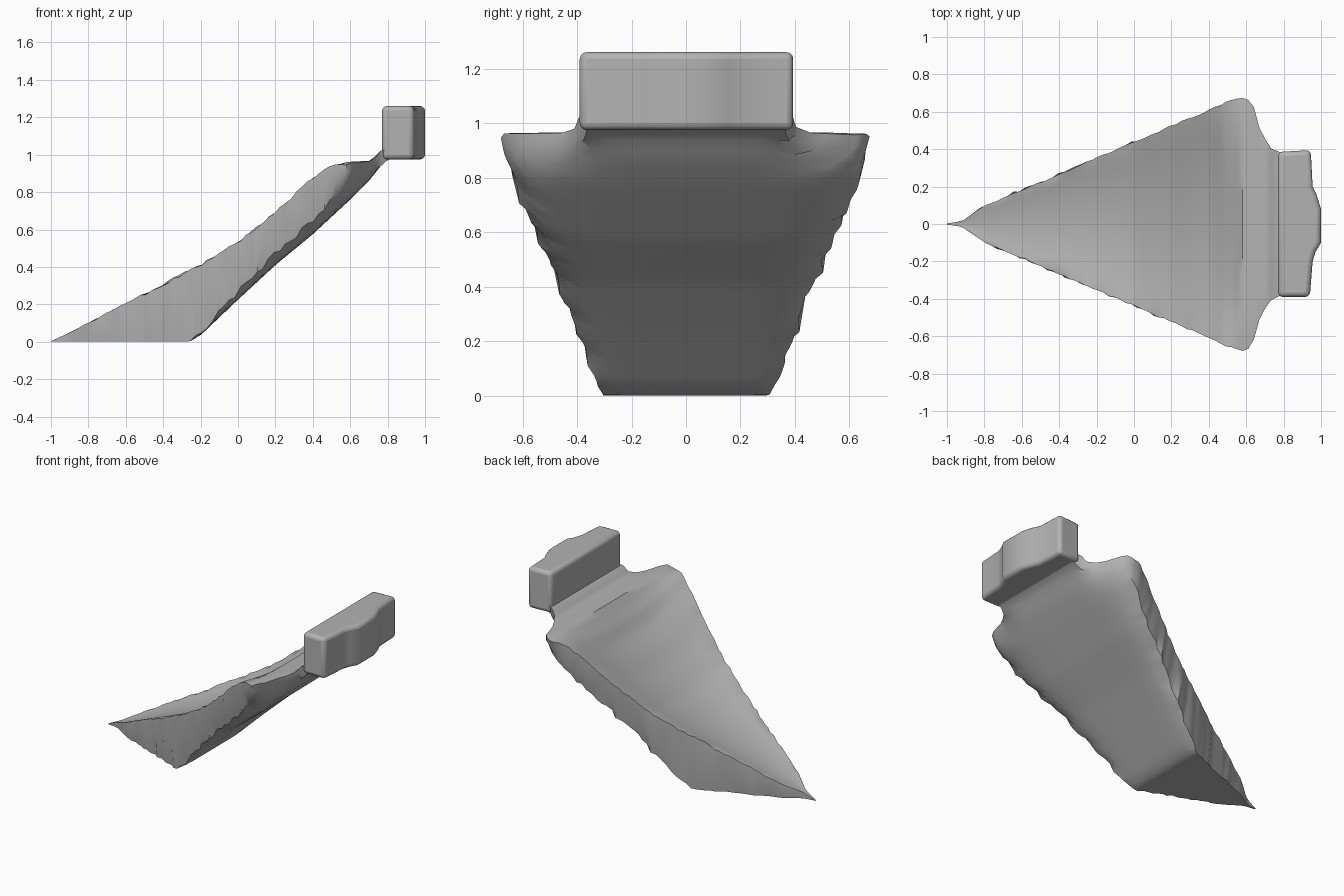
import bpy, bmesh, math, random

random.seed(4)
if "Cube" in bpy.data.objects:
    bpy.data.objects.remove(bpy.data.objects["Cube"])

# One flat grey for everything
grey = bpy.data.materials.new("plain_grey")
colour = (0.45, 0.45, 0.45, 1)
grey.diffuse_color = colour
grey.use_nodes = True
grey.node_tree.nodes["Principled BSDF"].inputs["Base Color"].default_value = colour


def lerp_table(table, x):
    """Piecewise linear lookup."""
    if x <= table[0][0]:
        return table[0][1]
    for (x0, v0), (x1, v1) in zip(table, table[1:]):
        if x <= x1:
            return v0 + (v1 - v0) * (x - x0) / (x1 - x0)
    return table[-1][1]


def make_object(name, bm):
    bmesh.ops.recalc_face_normals(bm, faces=bm.faces)
    mesh = bpy.data.meshes.new(name)
    bm.to_mesh(mesh)
    bm.free()
    mesh.materials.append(grey)
    obj = bpy.data.objects.new(name, mesh)
    bpy.context.collection.objects.link(obj)
    return obj


def smooth(obj, angle):
    bpy.ops.object.select_all(action="DESELECT")
    obj.select_set(True)
    bpy.context.view_layer.objects.active = obj
    bpy.ops.object.shade_smooth_by_angle(angle=math.radians(angle))


# Profiles along the length of the blade
HALF_WIDTH = [(-1, .003), (-.92, .015), (-.8, .1), (.54, .675), (.6, .685),
              (.64, .63), (.67, .52), (.72, .42), (.78, .38), (.82, .38)]
RIM = [(-1, .003), (-.92, .04), (-.6, .21), (-.2, .42), (0, .54), (.2, .7),
       (.4, .885), (.48, .945), (.56, .96), (.71, .968), (.77, 1.03)]
DISH = [(-.95, 0), (-.6, .03), (0, .08), (.3, .1), (.42, .12), (.52, .06), (.58, 0)]
UNDERSIDE = [(-.26, 0), (-.2, .035), (0, .225), (.2, .41), (.4, .575),
             (.6, .76), (.7, .86), (.78, .96), (.82, .98)]
EDGE_RISE = [(-.26, 0), (0, .04), (.1, .055), (.4, .07), (.6, .11), (.68, .06), (.76, 0)]


def ring(x):
    """Closed cross-section: dished top, chipped sides, underside."""
    w, rim = lerp_table(HALF_WIDTH, x), lerp_table(RIM, x)
    dish, low = lerp_table(DISH, x), lerp_table(UNDERSIDE, x)
    rise = lerp_table(EDGE_RISE, x)
    chip = .016 * min(1, w / .2) if x < .74 else 0
    across = [-1 + i / 8 for i in range(17)]
    top, bottom = [], []
    for t in across:
        edge = abs(t) == 1
        z = rim - dish * (1 - t * t)
        y = w * t
        if edge:
            z -= random.uniform(0, chip)
            y -= t * random.uniform(0, chip * .6)
        top.append((x, y, z))
        zb = low + rise * t ** 6
        if edge and low > .02:
            zb += random.uniform(-chip, chip)
        bottom.append((x, y * .96 - (t * random.uniform(0, chip) if edge else 0), min(zb, z - .002)))

    def side(a, b, s):
        return (x, (a[1] + b[1]) / 2 + s * random.uniform(0, chip), (a[2] + b[2]) / 2)

    return (top + [side(top[-1], bottom[-1], 1)]
            + bottom[::-1] + [side(top[0], bottom[0], -1)])


# Blade with rough sides and a neck at the back
bm = bmesh.new()
count = 62
rings = [[bm.verts.new(p) for p in ring(-1 + 1.82 * i / (count - 1))] for i in range(count)]
for a, b in zip(rings, rings[1:]):
    for i in range(len(a)):
        j = (i + 1) % len(a)
        bm.faces.new((a[i], a[j], b[j], b[i]))
bm.faces.new(rings[0])
bm.faces.new(rings[-1][::-1])
smooth(make_object("blade", bm), 38)

# Mounting block with a bulge on its outer face
outline = [(.77, -.39), (.94, -.39), (.955, -.2), (.97, -.15), (1, -.1),
           (1, .08), (.975, .16), (.955, .2), (.945, .395), (.77, .385)]
bm = bmesh.new()
base = bm.faces.new([bm.verts.new((x, y, .975)) for x, y in outline])
new = bmesh.ops.extrude_face_region(bm, geom=[base])["geom"]
bmesh.ops.translate(bm, vec=(0, 0, .285),
                    verts=[v for v in new if isinstance(v, bmesh.types.BMVert)])
block = make_object("mounting_block", bm)
bevel = block.modifiers.new("rounded_edges", "BEVEL")
bevel.width = .025
bevel.segments = 3
bevel.limit_method = "ANGLE"
bevel.angle_limit = math.radians(50)
smooth(block, 35)
